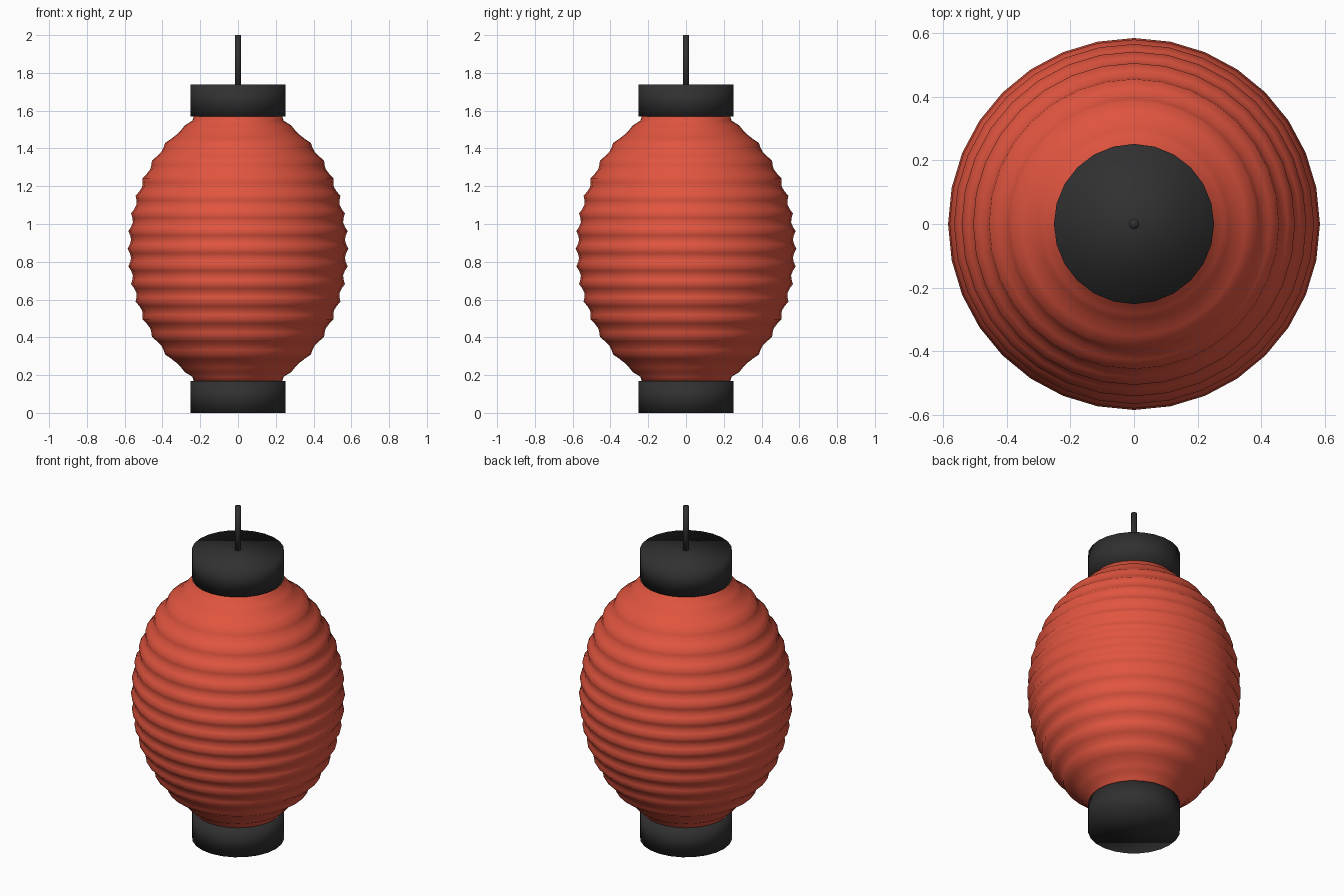
import bpy
import bmesh
from math import sin, cos, pi, sqrt

if "Cube" in bpy.data.objects:
    bpy.data.objects.remove(bpy.data.objects["Cube"])

MID, HALF, RIBS = 0.869, 0.70, 15


def material(name, color):
    m = bpy.data.materials.new(name)
    m.diffuse_color = color
    m.use_nodes = True
    m.node_tree.nodes["Principled BSDF"].inputs["Base Color"].default_value = m.diffuse_color
    return m


def lathe(name, profile, sides, mat):
    """Revolve (radius, z) points about the z axis, with capped ends."""
    bm = bmesh.new()
    rings = [[bm.verts.new((r * cos(2 * pi * i / sides), r * sin(2 * pi * i / sides), z))
              for i in range(sides)] for r, z in profile]
    for a, b in zip(rings, rings[1:]):
        for i in range(sides):
            j = (i + 1) % sides
            bm.faces.new((a[i], a[j], b[j], b[i]))
    bm.faces.new(rings[0][::-1])
    bm.faces.new(rings[-1])
    for f in bm.faces:
        f.smooth = True
    mesh = bpy.data.meshes.new(name)
    bm.to_mesh(mesh)
    bm.free()
    obj = bpy.data.objects.new(name, mesh)
    bpy.context.collection.objects.link(obj)
    mesh.materials.append(mat)
    return obj


red = material("red_paper", (0.75, 0.09, 0.05, 1))
black = material("black_lacquer", (0.03, 0.03, 0.03, 1))

# Paper shade: elliptical profile with ridges at every wire hoop
step = 2 * HALF / RIBS
profile = [(0.235, MID - HALF)]
for i in range(1, 4 * RIBS):
    d = -HALF + i * step / 4
    if abs(d) > HALF - 0.6 * step / 2:
        continue
    envelope = 0.585 * sqrt(1 - (d / 0.745) ** 2)
    dip = (0.0, 0.012, 0.018, 0.012)[(i - 2) % 4]
    profile.append((envelope - dip, MID + d))
profile.insert(1, (0.241, MID - HALF + 0.022))
profile += [(0.241, MID + HALF - 0.022), (0.235, MID + HALF)]
lathe("paper_shade", profile, 32, red)

# End caps
for name, z in (("bottom_cap", 0.0), ("top_cap", 1.568)):
    lathe(name, [(0.252, z), (0.252, z + 0.17)], 24, black)

# Hanging rod
lathe("hanging_rod", [(0.017, 1.70), (0.017, 2.0)], 8, black)
